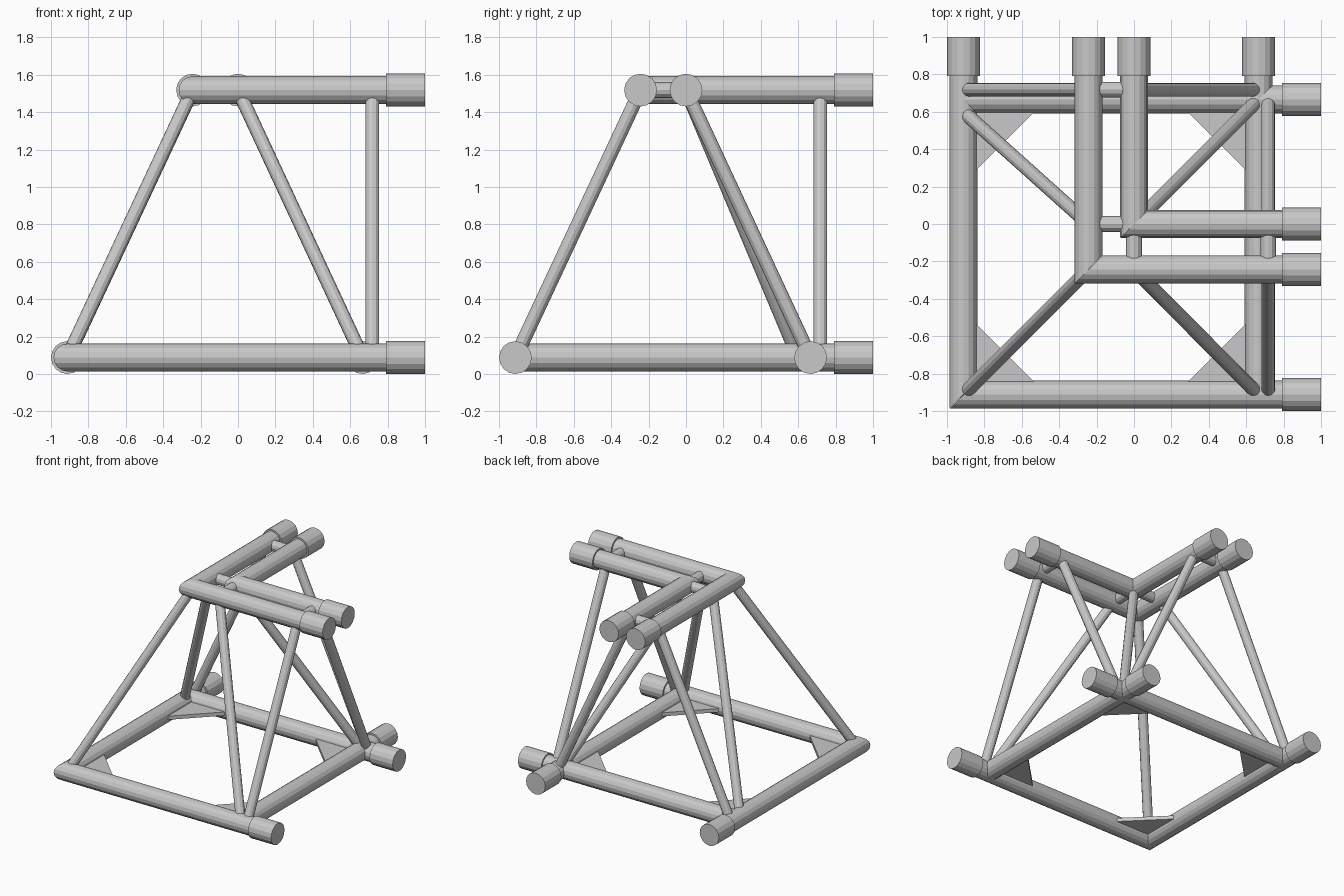
import bpy, bmesh
from mathutils import Vector

cube = bpy.data.objects.get("Cube")
if cube:
    bpy.data.objects.remove(cube, do_unlink=True)

steel = bpy.data.materials.new("light grey steel")
steel.use_nodes = True
grey = (0.58, 0.58, 0.58, 1)
steel.diffuse_color = grey
steel.node_tree.nodes["Principled BSDF"].inputs["Base Color"].default_value = grey

LOW, HIGH = 0.088, 1.518              # rail centre heights
MIN, MAX = -0.912, 0.666              # base rail centre lines
OUT, IN = -0.243, 0.0                 # upper rail centre lines
SIDE = 0.718                          # line of the end struts
TUBE, CAP, STRUT, LINK = 0.074, 0.0875, 0.037, 0.042
CAP_START, END = 0.79, 1.0


def finish(bm, name):
    bmesh.ops.recalc_face_normals(bm, faces=bm.faces)
    mesh = bpy.data.meshes.new(name)
    bm.to_mesh(mesh)
    bm.free()
    mesh.materials.append(steel)
    obj = bpy.data.objects.new(name, mesh)
    bpy.context.collection.objects.link(obj)
    return obj


def tube(name, a, b, radius, sides=16, mitre=False):
    """Round bar from a to b; a mitre shears its first end to 45 degrees."""
    a, b = Vector(a), Vector(b)
    axis = b - a
    bm = bmesh.new()
    bmesh.ops.create_cone(bm, cap_ends=True, segments=sides, radius1=radius,
                          radius2=radius, depth=axis.length)
    start = [v for v in bm.verts if v.co.z < 0]
    spin = axis.to_track_quat('Z', 'Y')
    for v in bm.verts:
        v.co = spin @ v.co + (a + b) / 2
    if mitre:
        along = 0 if abs(axis.x) > abs(axis.y) else 1
        for v in start:
            v.co[along] += v.co[1 - along] - a[1 - along]
    return finish(bm, name)


def rail(name, start, line, z, along_x, mitre):
    """Rail with a wider coupler on its far end."""
    def point(t):
        return (t, line, z) if along_x else (line, t, z)
    tube(name + "_rail", point(start), point(CAP_START + 0.02), TUBE, mitre=mitre)
    tube(name + "_coupler", point(CAP_START), point(END), CAP)


# Base frame and the two upper corner frames
for along_x, side in ((True, "cross"), (False, "long")):
    rail("base_outer_" + side, MIN, MIN, LOW, along_x, True)
    rail("base_inner_" + side, MIN, MAX, LOW, along_x, False)
    rail("upper_outer_" + side, OUT, OUT, HIGH, along_x, True)
    rail("upper_inner_" + side, IN, IN, HIGH, along_x, True)

# Short links joining the two upper frames
for i, t in enumerate((IN, SIDE)):
    tube(f"front_link_{i}", (t, OUT, HIGH), (t, IN, HIGH), LINK, 12)
    tube(f"left_link_{i}", (OUT, t, HIGH), (IN, t, HIGH), LINK, 12)

# Sloping struts from the base to the upper frames
struts = {
    "outer_corner": ((MIN, MIN), (OUT, OUT)),
    "inner_corner": ((MAX, MAX), (IN, IN)),
    "front_diagonal": ((MAX, MIN), (IN, OUT)),
    "side_diagonal": ((MIN, 0.6), (OUT, IN)),
    "front_end": ((SIDE, MIN), (SIDE, OUT)),
    "front_end_inner": ((SIDE, MAX), (SIDE, IN)),
    "back_end": ((MIN, SIDE), (OUT, SIDE)),
    "back_end_inner": ((MAX, SIDE), (IN, SIDE)),
}
for name, (foot, head) in struts.items():
    tube(name + "_strut", (*foot, LOW), (*head, HIGH), STRUT, 12)

# Triangular gusset plates in the base corners
LEG, THICK = 0.38, 0.03
for x, sx in ((MIN, 1), (MAX, -1)):
    for y, sy in ((MIN, 1), (MAX, -1)):
        bm = bmesh.new()
        corners = ((x, y), (x + sx * LEG, y + sy * TUBE * 0.9),
                   (x + sx * TUBE * 0.9, y + sy * LEG))
        face = bm.faces.new([bm.verts.new((*c, LOW - THICK / 2)) for c in corners])
        top = bmesh.ops.extrude_face_region(bm, geom=[face])["geom"]
        bmesh.ops.translate(bm, vec=(0, 0, THICK),
                            verts=[g for g in top if isinstance(g, bmesh.types.BMVert)])
        finish(bm, "gusset_" + ("front" if sy > 0 else "back")
               + ("_right" if sx > 0 else "_left"))
